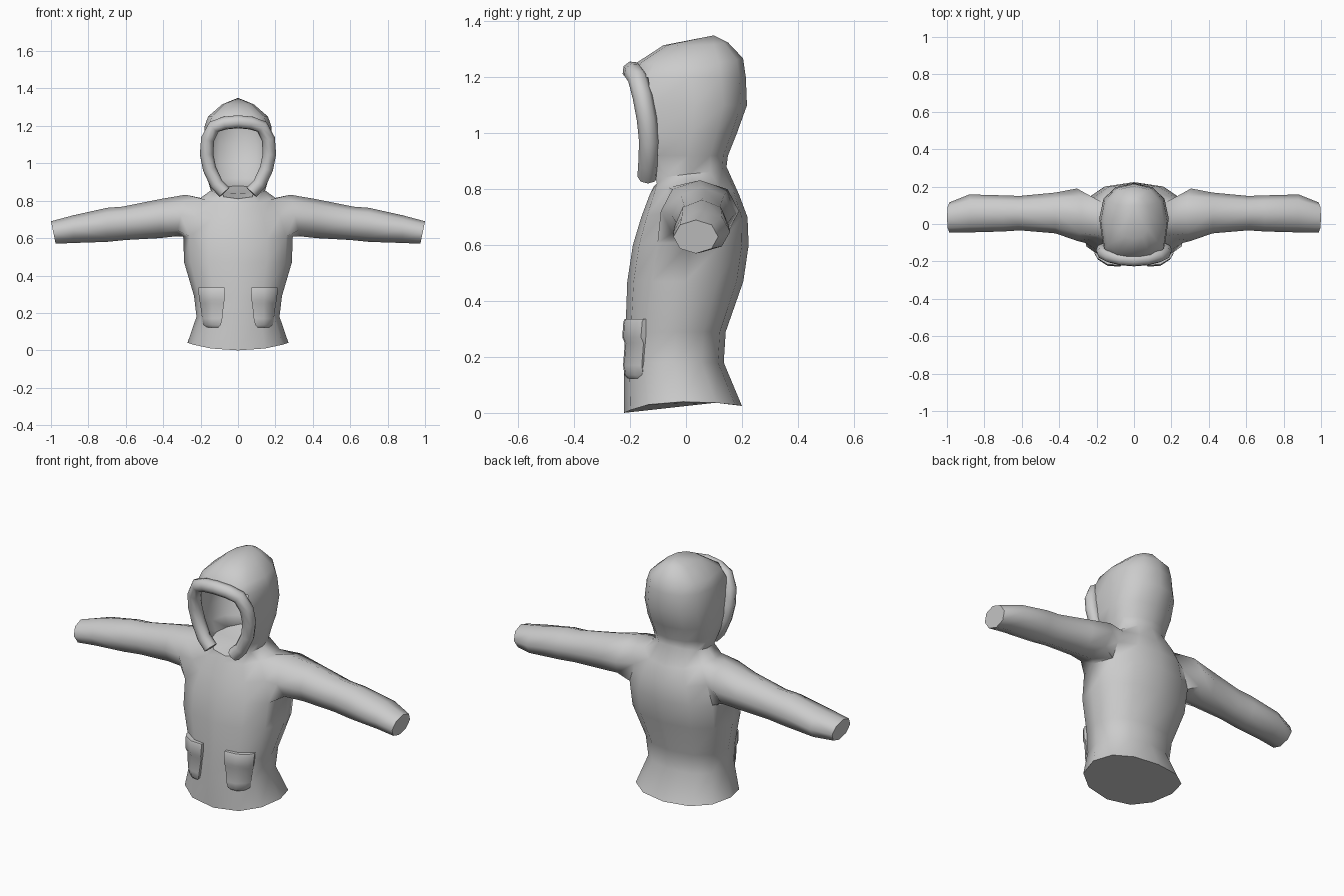
import bpy, bmesh, math

cube = bpy.data.objects.get("Cube")
if cube:
    bpy.data.objects.remove(cube, do_unlink=True)

mat = bpy.data.materials.new("coat grey")
mat.use_nodes = True
GREY = (0.6, 0.6, 0.6, 1)
mat.diffuse_color = GREY
mat.node_tree.nodes["Principled BSDF"].inputs["Base Color"].default_value = GREY


def finish(name, bm, angle=60):
    bmesh.ops.recalc_face_normals(bm, faces=bm.faces)
    me = bpy.data.meshes.new(name)
    bm.to_mesh(me)
    bm.free()
    me.materials.append(mat)
    ob = bpy.data.objects.new(name, me)
    bpy.context.collection.objects.link(ob)
    bpy.ops.object.select_all(action='DESELECT')
    ob.select_set(True)
    bpy.context.view_layer.objects.active = ob
    bpy.ops.object.shade_smooth_by_angle(angle=math.radians(angle))
    return ob


def skin(bm, a, b, skip=()):
    n = len(a)
    for i in range(n):
        if i not in skip:
            bm.faces.new((a[i], a[(i + 1) % n], b[(i + 1) % n], b[i]))


N = 12


def body_ring(bm, zf, zs, zb, hw, yf, yb, front_pow):
    """Closed ring; index 0 is +x, 3 the back, 9 the front."""
    verts = []
    yc, ry = (yf + yb) / 2, (yb - yf) / 2
    for k in range(N):
        a = 2 * math.pi * k / N
        c, s = math.cos(a), math.sin(a)
        z = zs + ((zf if s < 0 else zb) - zs) * s * s
        p = front_pow if s < 0 else 0.85
        y = yc + math.copysign(abs(s) ** p, s) * ry
        x = math.copysign(abs(c) ** 0.9, c) * hw
        verts.append(bm.verts.new((x, y, z)))
    return verts


# Torso and hood: z front, side, back; half width; y front, back; front squareness
RINGS = [
    (.00, .04, .025, .270, -.222, .200, .8),
    (.18, .18, .18, .222, -.222, .135, .8),
    (.28, .29, .29, .235, -.217, .142, .8),
    (.47, .47, .47, .288, -.210, .205, .8),
    (.60, .61, .60, .293, -.190, .224, .8),
    (.70, .72, .70, .255, -.160, .220, .8),
    (.78, .815, .78, .200, -.130, .190, .8),
    (.81, .855, .88, .145, -.115, .145, .6),
    (.92, .92, .92, .165, -.135, .150, .4),
    (1.0, 1.0, 1.0, .183, -.145, .182, .3),
    (1.1, 1.1, 1.1, .186, -.160, .218, .3),
    (1.20, 1.20, 1.20, .178, -.183, .214, .4),
    (1.25, 1.25, 1.268, .160, -.180, .204, .6),
    (1.315, 1.315, 1.325, .085, -.080, .150, .8),
]
ARMHOLE, NECK = 4, 7
bm = bmesh.new()
rings = [body_ring(bm, *r) for r in RINGS]
for r in range(len(rings) - 1):
    skip = ()
    if r in (ARMHOLE, ARMHOLE + 1):
        skip = (11, 0, 5, 6)          # armholes
    elif r == NECK:
        skip = (8, 9)                 # chin of the face opening
    elif NECK < r < NECK + 4:
        skip = (7, 8, 9, 10)          # face opening
    skin(bm, rings[r], rings[r + 1], skip)
bm.faces.new(rings[0])
peak = bm.verts.new((0, .10, 1.35))
for k in range(N):
    bm.faces.new((rings[-1][k], rings[-1][(k + 1) % N], peak))

# Sleeves: x top, x bottom, z top, z bottom, y front, y back
SLEEVE = [
    (.28, .33, .832, .610, -.090, .190),
    (.42, .42, .808, .600, -.050, .168),
    (.62, .60, .768, .590, -.034, .150),
    (.70, .70, .762, .580, -.040, .153),
    (.88, .88, .722, .574, -.045, .158),
    (1.0, .975, .690, .570, -.045, .115),
]
HOLE = [(1, -1), (2, -1), (2, 0), (2, 1), (1, 1), (0, 1), (0, 0), (0, -1)]
for side in (1, -1):
    prev = [rings[ARMHOLE + dr][(dk if side > 0 else 6 - dk) % N] for dr, dk in HOLE]
    for xt, xb, zt, zb, yf, yb in SLEEVE:
        cur = []
        for i in range(8):
            a = math.pi - i * math.pi / 4
            c, s = math.cos(a), math.sin(a)
            cur.append(bm.verts.new((side * ((xt + xb) / 2 + s * (xt - xb) / 2),
                                     (yf + yb) / 2 + c * (yb - yf) / 2,
                                     (zt + zb) / 2 + s * (zt - zb) / 2)))
        skin(bm, prev, cur)
        prev = cur
    bm.faces.new(prev)
neck_loop = [v.co.copy() for v in rings[NECK]]
finish("hooded_coat", bm)

# Lining that closes the collar under the hood
bm = bmesh.new()
mid = bm.verts.new((0, .02, .84))
loop = [bm.verts.new(c) for c in neck_loop]
for k in range(N):
    bm.faces.new((loop[k], loop[(k + 1) % N], mid))
finish("collar_lining", bm)

# Padded trim around the face opening
HALF = [(.072, -.138, .845), (.115, -.135, .89), (.152, -.132, .97), (.168, -.140, 1.05),
        (.162, -.155, 1.13), (.128, -.172, 1.195), (.070, -.186, 1.215)]
path = HALF + [(0, -.192, 1.222)] + [(-x, y, z) for x, y, z in reversed(HALF)]
curve = bpy.data.curves.new("hood_trim_path", 'CURVE')
curve.dimensions = '3D'
curve.bevel_depth = .036
curve.bevel_resolution = 2
curve.use_fill_caps = True
spline = curve.splines.new('POLY')
spline.points.add(len(path) - 1)
for p, co in zip(spline.points, path):
    p.co = (*co, 1)
tmp = bpy.data.objects.new("hood_trim_path", curve)
bpy.context.collection.objects.link(tmp)
bpy.context.view_layer.update()
bm = bmesh.new()
me = tmp.to_mesh()
bm.from_mesh(me)
tmp.to_mesh_clear()
bpy.data.objects.remove(tmp, do_unlink=True)
bmesh.ops.remove_doubles(bm, verts=bm.verts, dist=.0005)
finish("hood_trim", bm)

# Patch pockets: z, inner x, outer x, bulge, back edge y
POCKET = [(.335, .072, .212, -.002, -.107), (.325, .070, .212, .002, -.107),
          (.27, .072, .208, .006, -.107), (.25, .076, .202, -.003, -.112),
          (.17, .084, .192, .003, -.135), (.135, .092, .186, -.002, -.145),
          (.123, .105, .176, -.014, -.150)]
for side, label in ((1, "left"), (-1, "right")):
    bm = bmesh.new()
    prev = None
    for z, x0, x1, d, yb in POCKET:
        w = x1 - x0
        pts = [(x0, -.185), (x0, -.222 - d), (x0 + w * .5, -.218 - d),
               (x1 - w * .12, -.185 - d), (x1, -.155 - d), (x1 - .02, yb)]
        ring = [bm.verts.new((side * x, y, z)) for x, y in pts]
        if prev:
            skin(bm, prev, ring)
        else:
            bm.faces.new(ring)
        prev = ring
    bm.faces.new(prev)
    finish(label + "_pocket", bm, 45)
